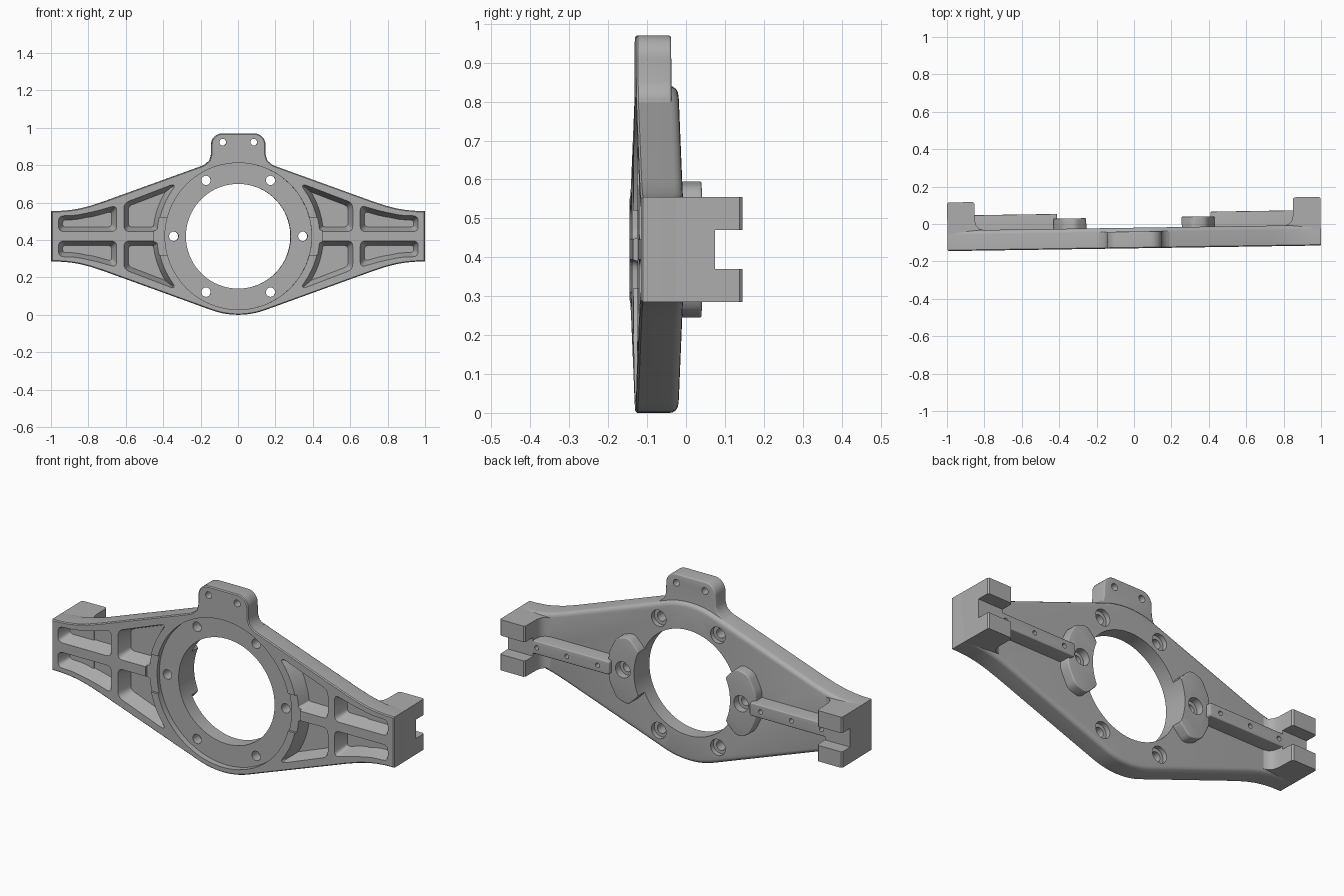
import bpy, bmesh
from math import sin, cos, radians, hypot
from mathutils import Matrix, Vector

cube = bpy.data.objects.get("Cube")
if cube:
    bpy.data.objects.remove(cube)

ZC = 0.42                       # height of the bore centre
FRONT, BACK = -0.13, -0.02      # faces of the main plate
TILT = Matrix.Rotation(0.015, 4, 'Z')

metal = bpy.data.materials.new("cast_grey")
metal.use_nodes = True
GREY = (0.42, 0.42, 0.42, 1)
metal.diffuse_color = GREY
bsdf = next(n for n in metal.node_tree.nodes if n.type == 'BSDF_PRINCIPLED')
bsdf.inputs["Base Color"].default_value = GREY
bsdf.inputs["Roughness"].default_value = 0.6


def arc(r, a0, a1, n, cx=0, cz=0):
    return [(cx + r * cos(radians(a0 + (a1 - a0) * i / n)),
             cz + r * sin(radians(a0 + (a1 - a0) * i / n))) for i in range(n + 1)]


def circle(r, cx=0, cz=0, n=24):
    return arc(r, 0, 360, n, cx, cz)[:-1]


def rect(x0, x1, z0, z1):
    return [(x0, z0), (x1, z0), (x1, z1), (x0, z1)]


def rounded(pts, r, n=4):
    """Round every corner of a closed outline."""
    out = []
    for i, p in enumerate(pts):
        p = Vector(p)
        a, b = Vector(pts[i - 1]) - p, Vector(pts[(i + 1) % len(pts)]) - p
        s = p + a.normalized() * min(r, a.length * 0.42)
        e = p + b.normalized() * min(r, b.length * 0.42)
        for k in range(n + 1):
            t = k / n
            out.append(tuple(s * (1 - t) ** 2 + p * 2 * t * (1 - t) + e * t * t))
    return out


def inset(pts, d):
    """Offset a counter-clockwise outline inwards."""
    out = []
    for i, p in enumerate(pts):
        p = Vector(p)
        u = (p - Vector(pts[i - 1])).normalized()
        v = (Vector(pts[(i + 1) % len(pts)]) - p).normalized()
        n1, n2 = Vector((-u.y, u.x)), Vector((-v.y, v.x))
        out.append(tuple(p + (n1 + n2) * d / (1 + n1.dot(n2))))
    return out


def flip(pts, sx, sz=1):
    return [(x * sx, z * sz) for x, z in pts]


def prism(name, pts, lo, hi, far=None, axis='Y', back_bevel=0, front_bevel=0):
    """Extrude an outline along y (or z); far gives a different end outline."""
    def place(p, d):
        return (p[0], d, p[1] + ZC) if axis == 'Y' else (p[0], p[1], d + ZC)
    bm = bmesh.new()
    a = [bm.verts.new(place(p, lo)) for p in pts]
    b = [bm.verts.new(place(p, hi)) for p in (far or pts)]
    caps = [bm.faces.new(a), bm.faces.new(b)]
    for i in range(len(a)):
        bm.faces.new((a[i - 1], a[i], b[i], b[i - 1]))
    bmesh.ops.recalc_face_normals(bm, faces=bm.faces)
    edge_sets = [(list(caps[0].edges), front_bevel, 1), (list(caps[1].edges), back_bevel, 4)]
    for edges, width, seg in edge_sets:
        if width:
            bmesh.ops.bevel(bm, geom=edges, offset=width, segments=seg, profile=0.5,
                            affect='EDGES', clamp_overlap=True)
    me = bpy.data.meshes.new(name)
    bm.to_mesh(me)
    bm.free()
    ob = bpy.data.objects.new(name, me)
    bpy.context.collection.objects.link(ob)
    return ob


def finish(ob, cutters=()):
    """Cut, tilt, colour and shade a part."""
    bpy.context.view_layer.objects.active = ob
    for c in cutters:
        m = ob.modifiers.new("cut", 'BOOLEAN')
        m.operation, m.solver, m.object = 'DIFFERENCE', 'EXACT', c
        bpy.ops.object.modifier_apply(modifier=m.name)
    ob.data.transform(TILT)
    ob.data.materials.clear()
    ob.data.materials.append(metal)
    bpy.ops.object.select_all(action='DESELECT')
    ob.select_set(True)
    bpy.ops.object.shade_smooth_by_angle(angle=radians(35))


# Cutters: bore, ring recess and bolt holes
bore = prism("bore_cutter", circle(0.28, n=80), -0.3, 0.3)
recess = prism("recess_cutter", circle(0.392, n=80), -0.3, -0.098)
bolts, bosses_cut = [], {}
for k in range(6):
    x, z = 0.345 * cos(radians(60 * k)), 0.345 * sin(radians(60 * k))
    seat = -0.045 if k % 3 else -0.005
    pair = [prism("bolt_cutter", circle(0.025, x, z), -0.3, 0.3),
            prism("seat_cutter", circle(0.043, x, z), seat, 0.3)]
    if k % 3 == 0:
        bosses_cut[1 if k == 0 else -1] = pair
        bolts.append(pair[0])
    else:
        bolts += pair

# Cutters: drafted front pockets, four per side
inner = [(0.615, 0.022), (0.615, 0.18), (0.345, 0.283)] + arc(0.428, 38, 3, 8)
outer = [(0.648, 0.022), (0.965, 0.022), (0.965, 0.112), (0.87, 0.115),
         (0.76, 0.138), (0.648, 0.17)]
pockets = []
for sx in (1, -1):
    for sz in (1, -1):
        for shape in (inner, outer):
            rim = flip(rounded(shape, 0.03), sx, sz)
            floor = flip(rounded(inset(shape, 0.028), 0.02), sx, sz)
            pockets.append(prism("pocket_cutter", rim, FRONT - 0.01, -0.055, floor))
    # lowered stretch of the ring rim
    pockets.append(prism("rim_cutter", flip(rect(0.36, 0.45, -0.1, 0.1), sx), -0.3, -0.118))

# Main plate: round hub with two tapering arms
quarter = [(0.998, 0.135), (0.95, 0.136), (0.9, 0.14), (0.85, 0.148), (0.79, 0.163),
           (0.72, 0.186)] + arc(0.42, 70, 90, 6)
upper = quarter + flip(quarter[-2::-1], -1)
outline = upper + flip(upper[::-1], 1, -1)
plate = prism("main_plate", outline, FRONT, BACK, back_bevel=0.022, front_bevel=0.005)
finish(plate, [bore, recess] + bolts + pockets)

# Top lug with two holes
half = [(0.21, 0.365), (0.175, 0.387), (0.155, 0.405), (0.146, 0.435)] \
    + arc(0.06, 0, 90, 8, 0.085, 0.49)
lug = prism("top_lug", half + flip(half[::-1], -1), FRONT, -0.04,
            back_bevel=0.006, front_bevel=0.005)
lug_cut = [prism("lug_cutter", circle(0.018, s * 0.083, 0.503), -0.3, 0.3) for s in (1, -1)]
finish(lug, [recess] + lug_cut)

scrap = [bore, recess] + bolts + pockets + lug_cut
profile = [(0.998, -0.06), (0.998, 0.123), (0.991, 0.13), (0.86, 0.13), (0.852, 0.122),
           (0.85, 0.03), (0.843, 0.004), (0.828, -0.013), (0.8, -0.021), (0.8, -0.06)]
boss_top = [(0.25, 0.115), (0.315, 0.18), (0.385, 0.16), (0.43, 0.07)]
for sx, side in ((1, "left"), (-1, "right")):
    # Slotted end block, filleted into the plate
    block = prism(side + "_end_block", flip(profile, sx), -0.135, 0.135, axis='Z')
    slot = prism("slot_cutter", flip(rect(0.7, 1.1, -0.05, 0.05), sx), 0.06, 0.3)
    finish(block, [slot])

    # Rib with blind holes between boss and block
    rib = prism(side + "_rib", flip(rounded(rect(0.41, 0.87, -0.035, 0.035), 0.012), sx),
                -0.035, 0.06, back_bevel=0.005)
    dots = [prism("dot_cutter", flip(circle(0.012, x, 0, 16), sx), 0.03, 0.3)
            for x in (0.475, 0.655, 0.83)]
    finish(rib, dots + [bosses_cut[sx][1]])

    # Bolt boss hugging the bore
    shape = flip(boss_top[::-1], 1, -1) + boss_top[::-1]
    shape = boss_top + flip(boss_top[::-1], 1, -1)
    boss = prism(side + "_boss", flip(rounded(shape, 0.025), sx), -0.035, 0.035,
                 back_bevel=0.006)
    finish(boss, [bore] + bosses_cut[sx])
    scrap += [slot] + dots + bosses_cut[sx]

# Remove the cutters
for ob in set(scrap):
    bpy.data.objects.remove(ob)
